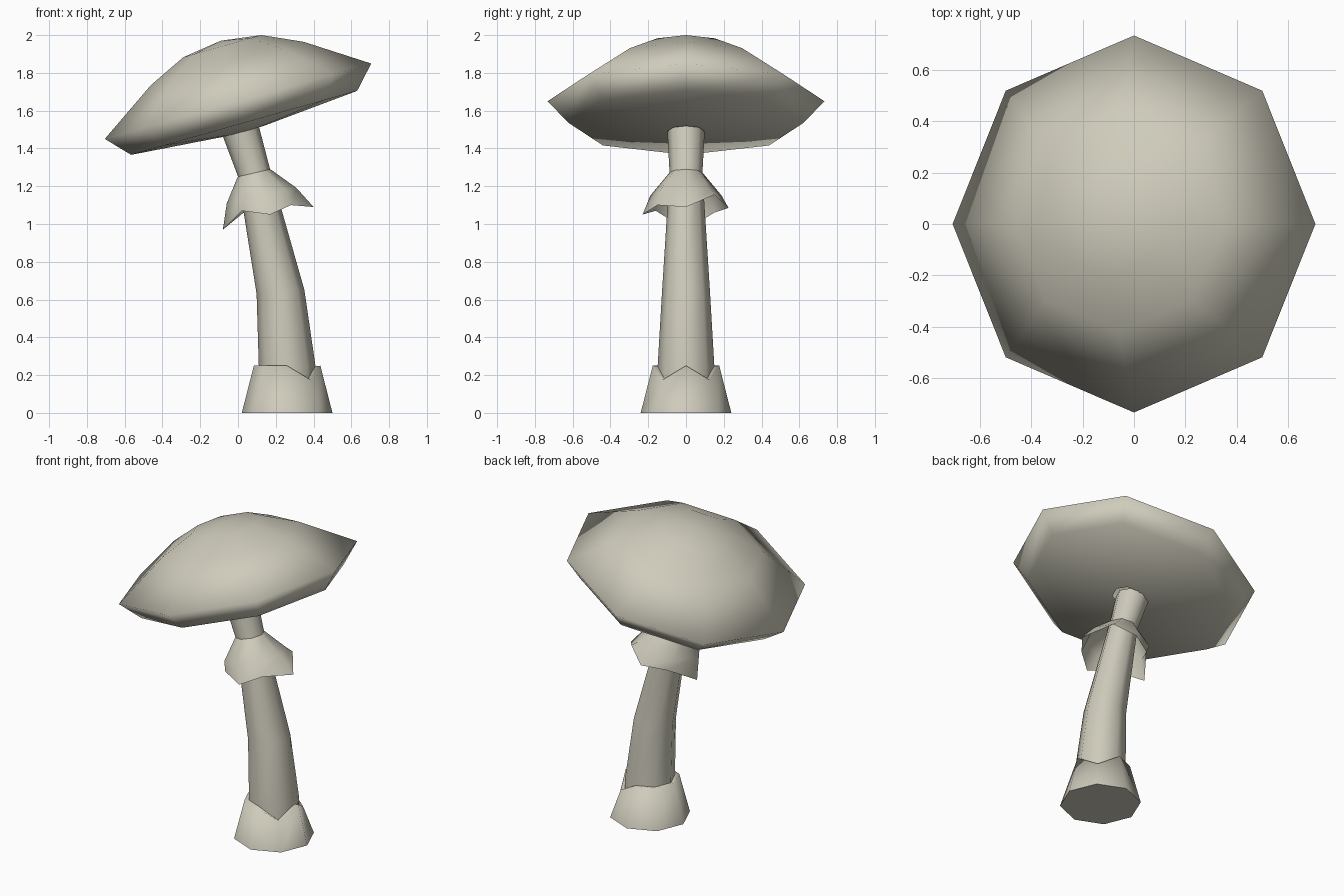
import bpy, bmesh, math
from mathutils import Vector

if "Cube" in bpy.data.objects:
    bpy.data.objects.remove(bpy.data.objects["Cube"])

SIDES = 8
mat = bpy.data.materials.new("pale_beige")
mat.diffuse_color = (0.62, 0.60, 0.50, 1)
mat.use_nodes = True
mat.node_tree.nodes["Principled BSDF"].inputs["Base Color"].default_value = mat.diffuse_color


def ring(cx, cz, r, tilt=0.0):
    """Octagon centred at (cx, 0, cz), leaning about y by tilt degrees."""
    t = math.radians(tilt)
    pts = []
    for i in range(SIDES):
        a = 2 * math.pi * i / SIDES
        u = r * math.cos(a)
        pts.append(Vector((cx + u * math.cos(t), r * math.sin(a), cz + u * math.sin(t))))
    return pts


def loft(name, rings, tip=None, start=False, end=False, closed=True):
    """Skin a stack of octagons, listed from bottom to top."""
    bm = bmesh.new()
    loops = [[bm.verts.new(p) for p in r] for r in rings]
    for a, b in zip(loops, loops[1:]):
        for i in range(SIDES):
            j = (i + 1) % SIDES
            bm.faces.new((a[i], a[j], b[j], b[i]))
    if start:
        bm.faces.new(loops[0][::-1])
    if end:
        bm.faces.new(loops[-1])
    if tip:
        v = bm.verts.new(tip)
        top = loops[-1]
        for i in range(SIDES):
            bm.faces.new((top[i], top[(i + 1) % SIDES], v))
    for f in bm.faces:
        f.smooth = len(f.verts) <= 4
    # flat caps keep a hard edge
    for e in bm.edges:
        if any(len(f.verts) > 4 for f in e.link_faces):
            e.smooth = False
    me = bpy.data.meshes.new(name)
    bm.to_mesh(me)
    bm.free()
    me.materials.append(mat)
    ob = bpy.data.objects.new(name, me)
    bpy.context.collection.objects.link(ob)
    return ob


# cap: tilted dome with a bevelled rim and a shallow convex underside
TILT = 15.8
t = math.radians(TILT)


def cap_at(h):
    return (-h * math.sin(t), 1.65 + h * math.cos(t))


profile = [(0.095, -0.163), (0.622, -0.119), (0.733, 0.0), (0.42, 0.208), (0.215, 0.303)]
tx, tz = cap_at(0.333)
loft("cap", [ring(*cap_at(h), r, TILT) for r, h in profile], tip=(tx, 0, tz))

# stem: bends toward the left as it rises into the cap
loft("stem", [ring(0.26, 0.02, 0.15),
              ring(0.26, 0.25, 0.15),
              ring(0.225, 0.64, 0.127, 5),
              ring(0.085, 1.27, 0.087, 13),
              ring(0.015, 1.492, 0.099, TILT)])

# collar: flared skirt with a ragged hem
hem = [Vector(p) for p in [
    (0.40, 0, 1.09), (0.29, 0.15, 1.155), (0.17, 0.225, 1.085), (0.03, 0.15, 1.06),
    (-0.08, 0, 0.97), (0.02, -0.16, 1.07), (0.17, -0.23, 1.05), (0.28, -0.15, 1.10)]]
loft("collar", [hem, ring(0.125, 1.15, 0.189, 12.5), ring(0.085, 1.27, 0.089, 13)])

# bulb: tapered base cup with two dips in its upper edge
lip, inner = ring(0.26, 0.25, 0.176), ring(0.26, 0.245, 0.14)
for i in (1, 7):
    lip[i].z = 0.175
    inner[i].z = 0.17
loft("bulb", [ring(0.26, 0, 0.24), lip, inner], start=True)
